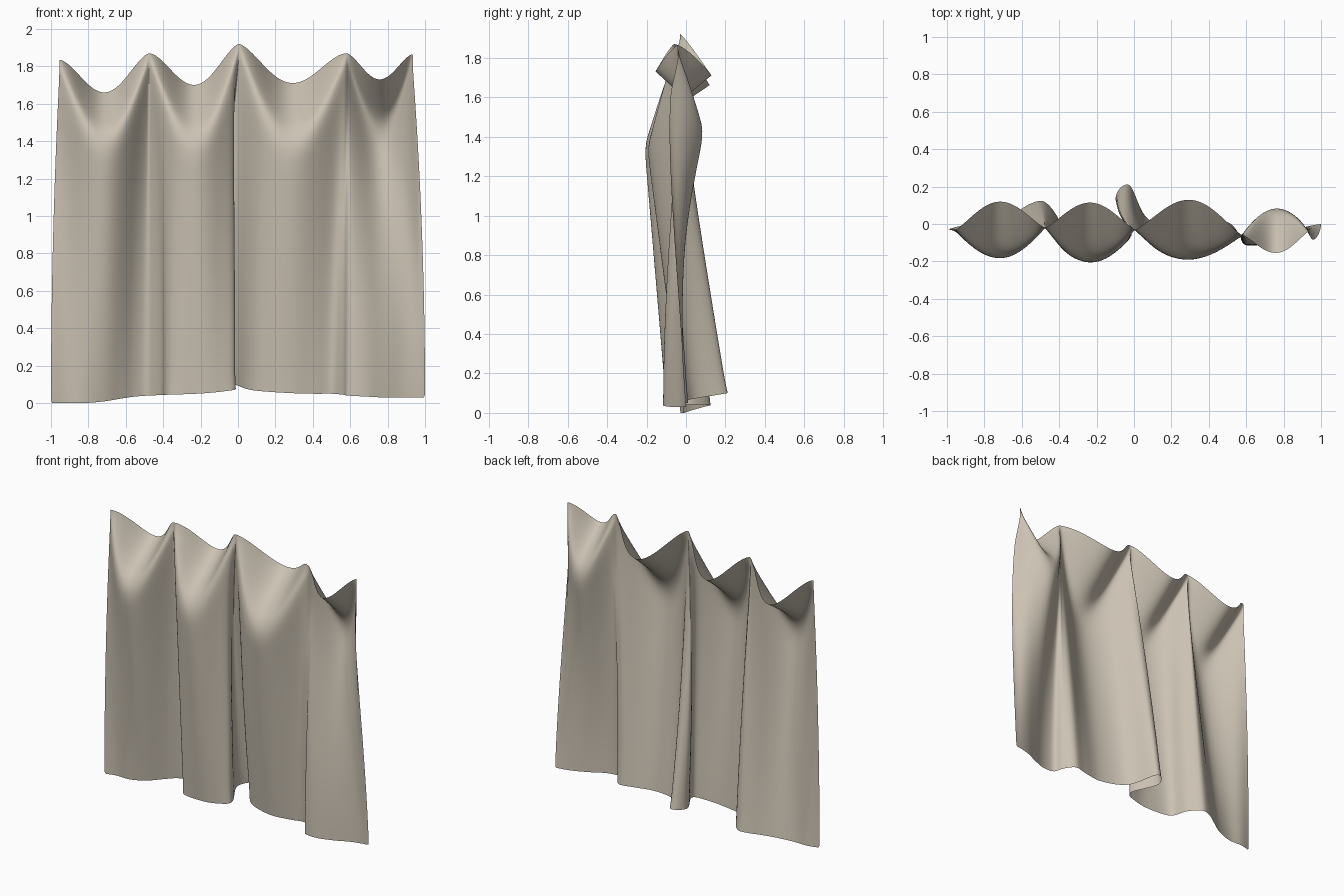
import bpy, bmesh, math
from mathutils import Vector

if "Cube" in bpy.data.objects:
    bpy.data.objects.remove(bpy.data.objects["Cube"])

# Gathered points along the top edge, where the cloth is pinned
PINS = [Vector(p) for p in ((-0.955, -0.03, 1.835), (-0.475, -0.02, 1.87), (0.005, -0.03, 1.92),
                            (0.58, -0.06, 1.87), (0.935, -0.04, 1.865))]
# For each swag: top edge low point (y, z), then belly rim low point (y, z)
SWAGS = [(0.12, 1.66, -0.205, 1.43), (0.115, 1.70, -0.22, 1.43),
         (0.13, 1.71, -0.21, 1.42), (-0.155, 1.73, 0.11, 1.48)]
# Hem path, six steps per swag, with back and front pleats
HEM = [Vector(p) for p in (
    (-1, -.03, 0), (-.92, -.01, 0), (-.82, -.01, 0), (-.71, .02, .01), (-.62, .07, .025), (-.55, .11, .035),
    (-.48, .12, .04), (-.41, .04, .043), (-.37, -.07, .045), (-.22, -.1, .05), (-.1, -.095, .06),
    (-.01, -.05, .075), (-.1, .13, .09), (-.025, .21, .1), (.07, .03, .07), (.25, -.03, .055),
    (.4, -.01, .05), (.5, .01, .05), (.56, -.05, .045), (.59, -.11, .04), (.68, -.11, .035),
    (.78, -.07, .03), (.87, -.03, .03), (.94, -.01, .03), (1, 0, .03))]
STEPS, DROP_ROWS = 6, 24


def spline(pts, u):
    """Smooth curve through a list of points."""
    i = min(int(u), len(pts) - 2)
    t = u - i
    b, c = pts[i], pts[i + 1]
    a = pts[i - 1] if i > 0 else 2 * b - c
    d = pts[i + 2] if i + 2 < len(pts) else 2 * c - b
    return 0.5 * (2 * b + (c - a) * t + (2 * a - 5 * b + 4 * c - d) * t * t
                  + (3 * b - a - 3 * c + d) * t ** 3)


def drop(rim, hem, s, u):
    """Point on the hanging part between the belly rim and the hem."""
    p = rim.lerp(hem, s)
    ease = 1 - (1 - s) ** 2 - s
    p.x += (hem.x - rim.x) * ease
    # the last swag flattens sooner and its free edge bows forward
    p.y += (hem.y - rim.y) * ease * min(max(u - 18, 0), 1)
    p.y -= 0.06 * math.exp(-(u - 24) ** 2) * math.sin(math.pi * s ** 0.55)
    return p


def column(u):
    """One vertical line of cloth: top edge, slope, rounded rim, drop."""
    k = min(int(u / 6), 3)
    t = u / 6 - k
    t -= 0.7 * math.sin(2 * math.pi * t) / (2 * math.pi)  # gather cloth at the pins
    base = PINS[k].lerp(PINS[k + 1], t)
    top_y, top_z, rim_y, rim_z = SWAGS[k]
    wave = max(math.sin(math.pi * t), 0)
    top = Vector((base.x, base.y + (top_y - base.y) * wave ** 1.25,
                  base.z + (top_z - base.z) * wave ** 1.6))
    rim = Vector((base.x, base.y + (rim_y - base.y) * wave ** 0.85,
                  base.z - 0.08 + (rim_z - base.z + 0.08) * wave ** 1.2))
    hem = spline(HEM, u)
    pts = [top.lerp(rim, q) for q in (0, 0.25, 0.5)]
    a, c = top.lerp(rim, 0.72), drop(rim, hem, 0.09, u)
    for q in (0, 0.2, 0.4, 0.6, 0.8):
        pts.append(a.lerp(rim, q).lerp(rim.lerp(c, q), q))
    for i in range(DROP_ROWS + 1):
        pts.append(drop(rim, hem, 0.09 + 0.91 * i / DROP_ROWS, u))
    return pts


# Draped cloth sheet
bm = bmesh.new()
count = 24 * STEPS
cols = [[bm.verts.new(p) for p in column(i / STEPS)] for i in range(count + 1)]
for a, b in zip(cols, cols[1:]):
    for j in range(len(a) - 1):
        bm.faces.new((a[j], a[j + 1], b[j + 1], b[j]))
# Soften the creases
for _ in range(3):
    inner = [v for v in bm.verts if not v.is_boundary]
    bmesh.ops.smooth_vert(bm, verts=inner, factor=0.5, use_axis_x=True, use_axis_y=True, use_axis_z=True)
for face in bm.faces:
    face.smooth = True

mesh = bpy.data.meshes.new("curtain")
bm.to_mesh(mesh)
bm.free()
curtain = bpy.data.objects.new("curtain", mesh)
bpy.context.collection.objects.link(curtain)

# Beige fabric
fabric = bpy.data.materials.new("beige fabric")
fabric.diffuse_color = (0.60, 0.54, 0.45, 1)
fabric.use_nodes = True
fabric.node_tree.nodes["Principled BSDF"].inputs["Base Color"].default_value = fabric.diffuse_color
mesh.materials.append(fabric)

sub = curtain.modifiers.new("smooth", "SUBSURF")
sub.levels = sub.render_levels = 1
